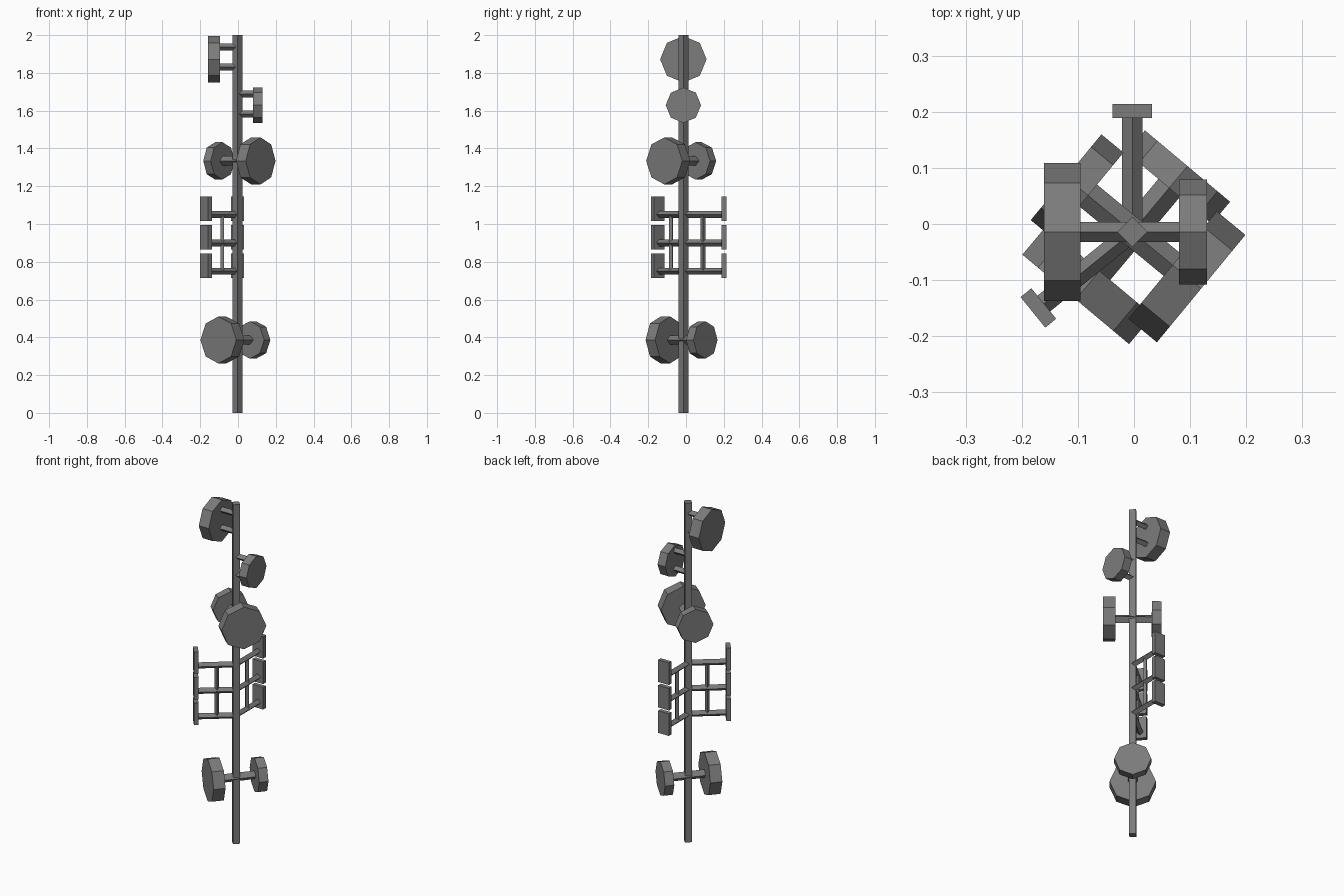
import bpy, bmesh
from math import radians, pi
from mathutils import Matrix

if "Cube" in bpy.data.objects:
    bpy.data.objects.remove(bpy.data.objects["Cube"])

POLE = Matrix.Translation((-0.003, -0.014, 0))   # axis of the mast

# Dark grey paint for every part
paint = bpy.data.materials.new("dark_grey")
paint.diffuse_color = (0.2, 0.2, 0.2, 1)
paint.use_nodes = True
paint.node_tree.nodes["Principled BSDF"].inputs["Base Color"].default_value = paint.diffuse_color


def make(name, bm, matrix):
    bm.transform(matrix)
    bmesh.ops.recalc_face_normals(bm, faces=bm.faces)
    mesh = bpy.data.meshes.new(name)
    bm.to_mesh(mesh)
    bm.free()
    mesh.materials.append(paint)
    obj = bpy.data.objects.new(name, mesh)
    bpy.context.collection.objects.link(obj)
    return obj


def frame(angle, z):
    """Local frame on the mast whose +x points outward at the given heading."""
    return POLE @ Matrix.Rotation(radians(angle), 4, 'Z') @ Matrix.Translation((0, 0, z))


def prism(name, sides, radius, a, b, matrix, outward=True):
    """Faceted cylinder from a to b along local x (outward) or local z."""
    bm = bmesh.new()
    bmesh.ops.create_cone(bm, cap_ends=True, segments=sides,
                          radius1=radius, radius2=radius, depth=b - a)
    local = Matrix.Translation((0, 0, (a + b) / 2))
    if outward:
        local = Matrix.Rotation(pi / 2, 4, 'Y') @ local
    return make(name, bm, matrix @ local)


def box(name, size, centre, matrix):
    bm = bmesh.new()
    bmesh.ops.create_cube(bm, size=1)
    return make(name, bm, matrix @ Matrix.Translation(centre) @ Matrix.Diagonal((*size, 1)))


# Square mast, corners facing the axes
prism("mast", 4, 0.027, 0, 2, POLE, outward=False)

# Octagonal dishes: heading, z, radius, inner and outer distance,
# then strut radius and strut heights
dishes = [
    (180, 1.872, 0.123, 0.092, 0.157, 0.018, (1.937, 1.831)),
    (0, 1.629, 0.0935, 0.083, 0.133, 0.018, (1.689, 1.583)),
    (-39.5, 1.334, 0.124, 0.093, 0.159, 0.025, (1.334,)),
    (140.5, 1.334, 0.099, 0.102, 0.153, 0.025, (1.334,)),
    (-130, 0.386, 0.124, 0.091, 0.157, 0.025, (0.386,)),
    (50, 0.386, 0.099, 0.102, 0.153, 0.025, (0.386,)),
]
for angle, z, r, inner, outer, strut_r, heights in dishes:
    prism("dish", 8, r, inner, outer, frame(angle, z))
    for h in heights:
        prism("dish_strut", 4, strut_r, 0, inner + 0.005, frame(angle, h))

# Panel antenna racks: three panels on arms tied by an upright rod
for angle in (90, -141):
    for i in range(3):
        z = 0.75 + 0.15 * i
        prism("panel_arm", 4, 0.018, 0, 0.207, frame(angle, z))
        box("panel", (0.025, 0.07, 0.13), (0.2155, 0, 0.03), frame(angle, z))
    prism("rack_rod", 4, 0.013, 0.75, 1.05,
          frame(angle, 0) @ Matrix.Translation((0.103, 0, 0)), outward=False)
